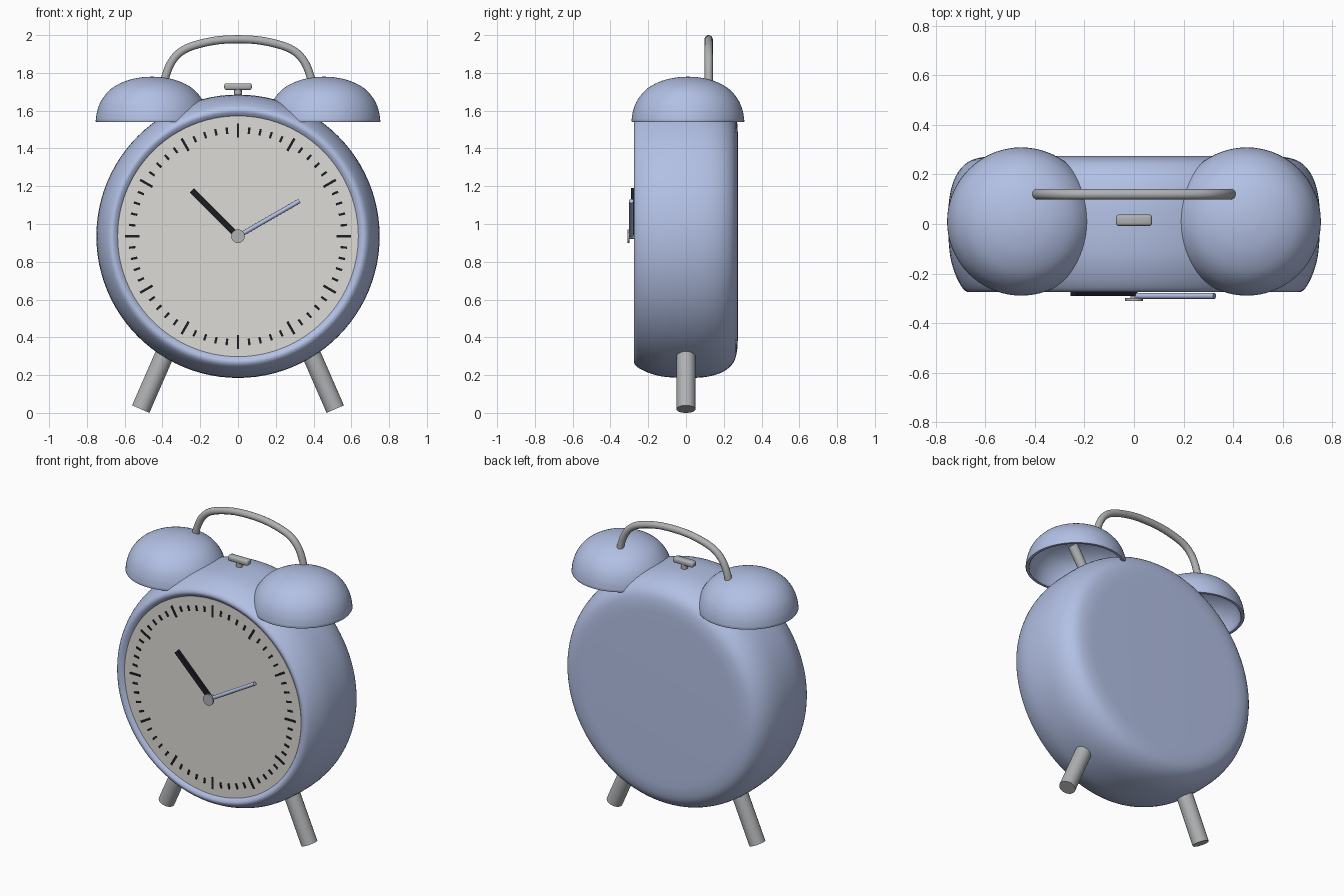
import bpy
import bmesh
import math
from mathutils import Vector, Matrix

cube = bpy.data.objects.get("Cube")
if cube:
    bpy.data.objects.remove(cube, do_unlink=True)


def material(name, rgb):
    m = bpy.data.materials.new(name)
    m.use_nodes = True
    color = (*rgb, 1)
    m.diffuse_color = color
    m.node_tree.nodes["Principled BSDF"].inputs["Base Color"].default_value = color
    return m


BLUE = material("soft_blue", (0.45, 0.53, 0.78))
CREAM = material("dial_white", (0.72, 0.71, 0.67))
METAL = material("grey_metal", (0.43, 0.44, 0.45))
BLACK = material("black", (0.012, 0.012, 0.018))
CENTRE = 0.935  # height of the dial centre


def finish(name, bm, mat, smooth=True):
    bmesh.ops.remove_doubles(bm, verts=bm.verts, dist=0.0001)
    bmesh.ops.recalc_face_normals(bm, faces=bm.faces)
    mesh = bpy.data.meshes.new(name)
    bm.to_mesh(mesh)
    bm.free()
    mesh.materials.append(mat)
    obj = bpy.data.objects.new(name, mesh)
    bpy.context.collection.objects.link(obj)
    if smooth:
        bpy.ops.object.select_all(action='DESELECT')
        obj.select_set(True)
        bpy.context.view_layer.objects.active = obj
        bpy.ops.object.shade_smooth_by_angle(angle=math.radians(40))
    return obj


def rounded(points, steps=4):
    """Smooth curve through the points of a profile."""
    p = [Vector(q) for q in points]
    p = [2 * p[0] - p[1]] + p + [2 * p[-1] - p[-2]]
    out = []
    for a, b, c, d in zip(p, p[1:], p[2:], p[3:]):
        for i in range(steps):
            t = i / steps
            out.append(0.5 * (2 * b + (c - a) * t + (2 * a - 5 * b + 4 * c - d) * t * t
                              + (3 * b - a - 3 * c + d) * t ** 3))
    return out + [p[-2]]


def lathe(name, profile, mat, matrix, segments=72):
    """Turn a (radius, height) profile around z, then place it."""
    bm = bmesh.new()
    verts = [bm.verts.new((r, 0, h)) for r, h in profile]
    edges = [bm.edges.new(pair) for pair in zip(verts, verts[1:])]
    bmesh.ops.spin(bm, geom=verts + edges, cent=(0, 0, 0), axis=(0, 0, 1),
                   angle=math.tau, steps=segments, use_merge=True)
    bm.transform(matrix)
    return finish(name, bm, mat)


def rod(name, start, end, radius, mat, segments=24):
    a, b = Vector(start), Vector(end)
    turn = (b - a).to_track_quat('Z', 'Y').to_matrix().to_4x4()
    bm = bmesh.new()
    bmesh.ops.create_cone(bm, cap_ends=True, segments=segments, radius1=radius,
                          radius2=radius, depth=(b - a).length,
                          matrix=Matrix.Translation((a + b) / 2) @ turn)
    return finish(name, bm, mat)


def add_bar(bm, angle, r0, r1, width, y0, y1):
    """Flat bar pointing outward on the dial; angle is clockwise from twelve."""
    place = (Matrix.Translation((0, (y0 + y1) / 2, CENTRE))
             @ Matrix.Rotation(angle, 4, 'Y')
             @ Matrix.Translation((0, 0, (r0 + r1) / 2))
             @ Matrix.Diagonal((width, abs(y1 - y0), r1 - r0, 1)))
    bmesh.ops.create_cube(bm, size=1, matrix=place)


# Case: turned profile, heights run toward the front
dial_axis = Matrix.Translation((0, 0, CENTRE)) @ Matrix.Rotation(math.pi / 2, 4, 'X')
case = rounded([(0.63, 0.25), (0.645, 0.266), (0.667, 0.275), (0.692, 0.258),
                (0.722, 0.2), (0.743, 0.12), (0.75, 0), (0.744, -0.11),
                (0.718, -0.195), (0.67, -0.25), (0.6, -0.271), (0.5, -0.275)])
lathe("case", [(0, 0.25)] + case + [(0, -0.275)], BLUE, dial_axis, 96)

# Dial plate with minute and hour marks
lathe("dial", [(0, 0.26), (0.637, 0.26), (0.637, 0.252), (0, 0.252)], CREAM, dial_axis, 96)
bm = bmesh.new()
for i in range(60):
    if i % 5:
        add_bar(bm, math.tau * i / 60, 0.545, 0.58, 0.012, -0.258, -0.264)
    else:
        add_bar(bm, math.tau * i / 60, 0.522, 0.598, 0.013, -0.258, -0.264)
finish("dial_marks", bm, BLACK, smooth=False)

# Hands and hub
bm = bmesh.new()
add_bar(bm, math.radians(-45), 0, 0.345, 0.032, -0.275, -0.29)
finish("hour_hand", bm, BLACK, smooth=False)
rod("minute_hand", (0, -0.29, CENTRE), (0.325, -0.29, 1.122), 0.012, BLUE, 16)
rod("hub_pin", (0, -0.255, CENTRE), (0, -0.305, CENTRE), 0.015, METAL)
rod("hub_cap", (0, -0.298, CENTRE), (0, -0.31, CENTRE), 0.036, METAL, 32)

# Bells, their posts and the legs, on both sides
outer = rounded([(0.299, 1.545), (0.29, 1.6), (0.265, 1.66), (0.215, 1.717),
                 (0.14, 1.757), (0.06, 1.776), (0, 1.78)])
inner = [(r * 0.92, 1.545 + (h - 1.545) * 0.89) for r, h in reversed(outer)]
bell = inner + [(0.28, 1.54), (0.296, 1.54)] + outer
for side, s in (("left", 1), ("right", -1)):
    lathe(side + "_bell", bell, BLUE, Matrix.Translation((s * 0.455, 0.01, 0)))
    rod(side + "_bell_post", (s * 0.36, 0.01, 1.49), (s * 0.48, 0.01, 1.68), 0.03, METAL)
    rod(side + "_leg", (s * 0.515, 0, 0.02), (s * 0.355, 0, 0.386), 0.05, METAL, 32)

# Carrying handle: a bent tube
half = [(0.395, 1.7), (0.384, 1.78), (0.344, 1.87), (0.272, 1.93), (0.137, 1.968)]
path = [(-x, z) for x, z in half] + [(0, 1.978)] + half[::-1]
curve = bpy.data.curves.new("handle", 'CURVE')
curve.dimensions = '3D'
curve.bevel_depth = 0.022
curve.bevel_resolution = 5
curve.use_fill_caps = True
spline = curve.splines.new('POLY')
points = rounded(path, 5)
spline.points.add(len(points) - 1)
for point, (x, z) in zip(spline.points, points):
    point.co = (x, 0.12, z, 1)
spline.use_smooth = True
curve.materials.append(METAL)
handle = bpy.data.objects.new("handle", curve)
bpy.context.collection.objects.link(handle)
bpy.ops.object.select_all(action='DESELECT')
handle.select_set(True)
bpy.context.view_layer.objects.active = handle
bpy.ops.object.convert(target='MESH')

# Alarm button on top
rod("button_stem", (0, 0.015, 1.66), (0, 0.015, 1.72), 0.02, METAL)
bm = bmesh.new()
bmesh.ops.create_cube(bm, size=1, matrix=Matrix.Translation((0, 0.015, 1.727))
                      @ Matrix.Diagonal((0.146, 0.046, 0.036, 1)))
bmesh.ops.bevel(bm, geom=bm.edges[:], offset=0.012, segments=3, profile=0.5, affect='EDGES')
finish("button", bm, METAL)
